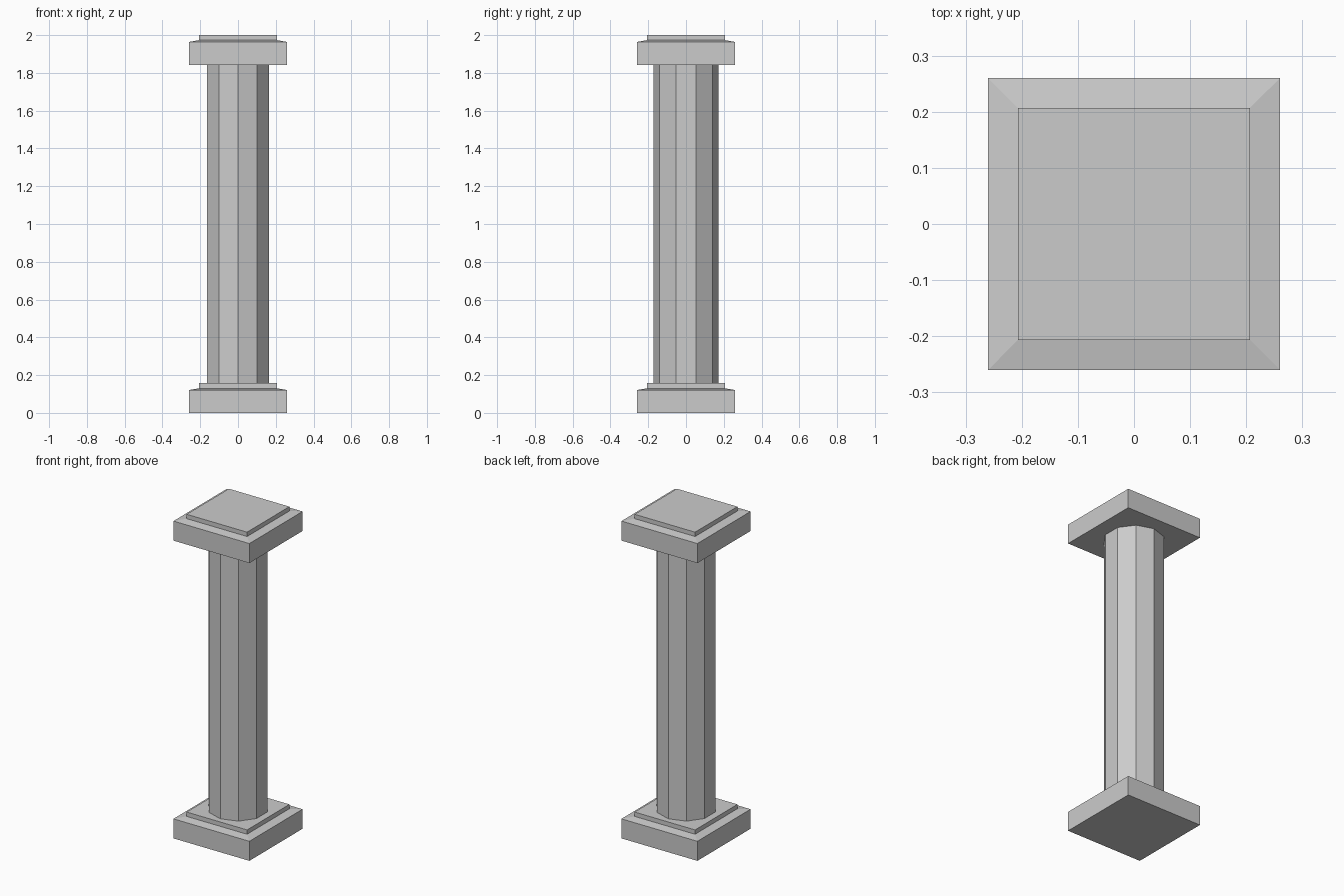
import bpy, bmesh
from math import sin, cos, pi

if "Cube" in bpy.data.objects:
    bpy.data.objects.remove(bpy.data.objects["Cube"])


def lathe(name, sides, profile, z0=0.0, start=0.0):
    """Closed flat-faced solid from (corner radius, height) rings."""
    bm = bmesh.new()
    rings = []
    for r, z in profile:
        rings.append([bm.verts.new((r * cos(start + 2 * pi * i / sides),
                                    r * sin(start + 2 * pi * i / sides), z0 + z))
                      for i in range(sides)])
    for a, b in zip(rings, rings[1:]):
        for i in range(sides):
            j = (i + 1) % sides
            bm.faces.new((a[i], a[j], b[j], b[i]))
    bm.faces.new(rings[0][::-1])
    bm.faces.new(rings[-1])
    mesh = bpy.data.meshes.new(name)
    bm.to_mesh(mesh)
    bm.free()
    obj = bpy.data.objects.new(name, mesh)
    bpy.context.collection.objects.link(obj)
    return obj


# Square stepped block, used at both ends: slab, slight slope, raised step
OUTER, INNER, HEIGHT = 0.26 * 2 ** 0.5, 0.207 * 2 ** 0.5, 0.157
block = [(OUTER, 0), (OUTER, 0.121), (INNER, 0.13), (INNER, HEIGHT)]
lathe("base_block", 4, block, 0, pi / 4)
lathe("top_block", 4, block, 2 - HEIGHT, pi / 4)

# Ten-sided shaft with a corner facing the front
lathe("column_shaft", 10, [(0.172, HEIGHT), (0.172, 2 - HEIGHT)], 0, pi / 2)
